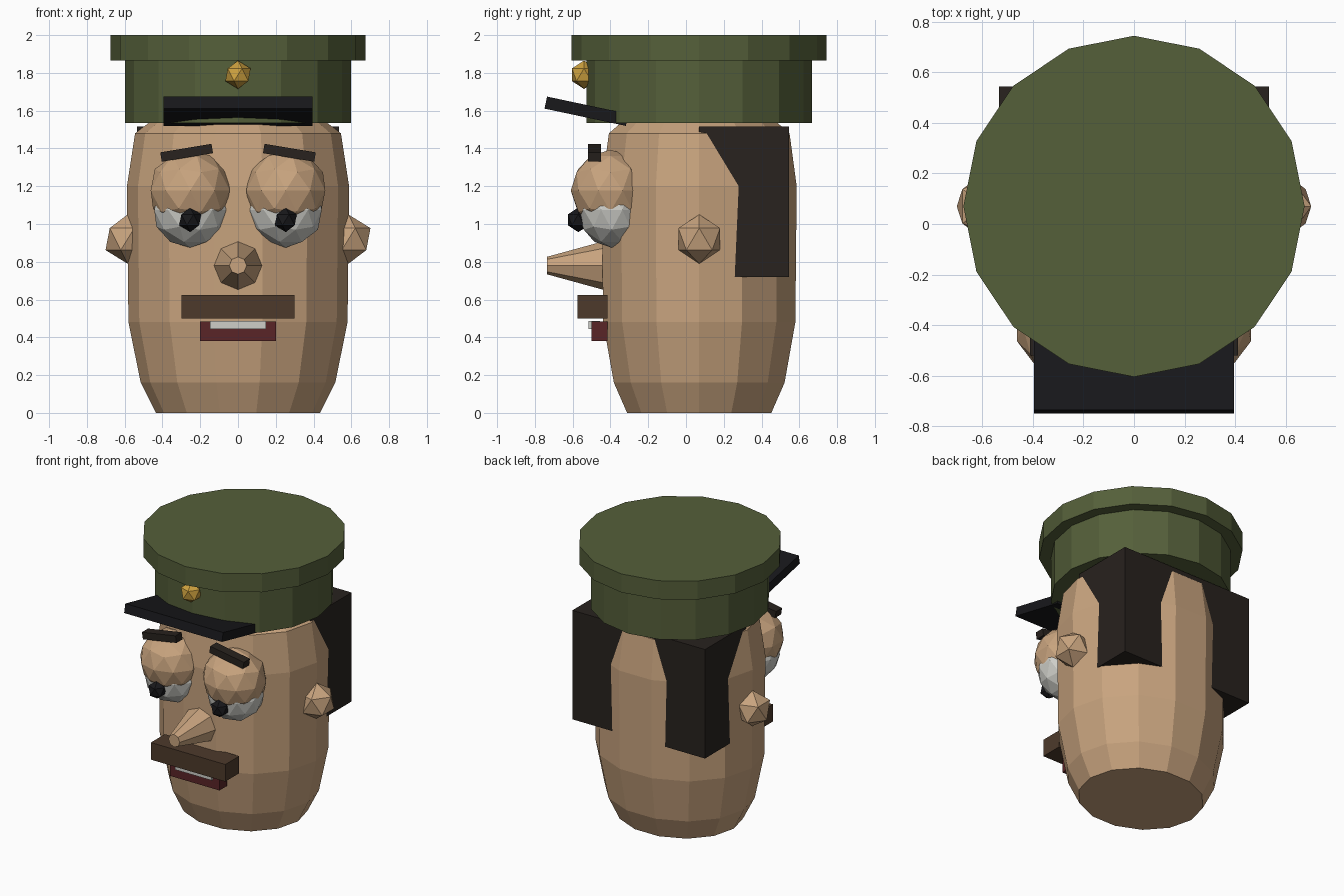
import bpy, bmesh
from math import radians, cos, sin, pi
from mathutils import Matrix

if "Cube" in bpy.data.objects:
    bpy.data.objects.remove(bpy.data.objects["Cube"])

CY = 0.07  # depth of the head and cap axis


def material(name, rgb):
    m = bpy.data.materials.new(name)
    m.diffuse_color = (*rgb, 1)
    m.use_nodes = True
    m.node_tree.nodes["Principled BSDF"].inputs["Base Color"].default_value = m.diffuse_color
    return m


SKIN = material("skin", (0.58, 0.37, 0.21))
GREEN = material("green_cloth", (0.09, 0.115, 0.042))
BLACK = material("black", (0.009, 0.009, 0.011))
HAIR = material("dark_hair", (0.021, 0.016, 0.013))
BROWN = material("brown_hair", (0.075, 0.042, 0.024))
WHITE = material("white", (0.62, 0.62, 0.58))
RED = material("dark_red", (0.10, 0.018, 0.02))
GOLD = material("gold", (0.62, 0.36, 0.05))


def finish(name, bm, mat, loc=(0, 0, 0), rot=(0, 0, 0)):
    bmesh.ops.recalc_face_normals(bm, faces=bm.faces[:])
    me = bpy.data.meshes.new(name)
    bm.to_mesh(me)
    bm.free()
    me.materials.append(mat)
    ob = bpy.data.objects.new(name, me)
    ob.location = loc
    ob.rotation_euler = [radians(a) for a in rot]
    bpy.context.collection.objects.link(ob)
    return ob


def box(name, loc, size, mat, rot=(0, 0, 0)):
    bm = bmesh.new()
    bmesh.ops.create_cube(bm, size=1, matrix=Matrix.Diagonal((*size, 1)))
    return finish(name, bm, mat, loc, rot)


def ball(name, loc, radii, mat, level=1):
    bm = bmesh.new()
    bmesh.ops.create_icosphere(bm, subdivisions=level, radius=1,
                               matrix=Matrix.Diagonal((*radii, 1)))
    return finish(name, bm, mat, loc)


def cone(name, loc, r1, r2, depth, sides, mat, rot=(0, 0, 0)):
    bm = bmesh.new()
    bmesh.ops.create_cone(bm, cap_ends=True, segments=sides,
                          radius1=r1, radius2=r2, depth=depth)
    return finish(name, bm, mat, loc, rot)


def lathe(name, profile, sides, y_scale, mat, loc):
    bm = bmesh.new()
    rings = [[bm.verts.new((r * cos(2 * pi * i / sides),
                            r * sin(2 * pi * i / sides) * y_scale, z))
              for i in range(sides)] for r, z in profile]
    for a, b in zip(rings, rings[1:]):
        for i in range(sides):
            j = (i + 1) % sides
            bm.faces.new((a[i], a[j], b[j], b[i]))
    bm.faces.new(rings[0][::-1])
    bm.faces.new(rings[-1])
    return finish(name, bm, mat, loc)


# Head: 14-sided barrel, slightly flattened in depth
lathe("head", [(0.435, 0), (0.515, 0.16), (0.58, 0.48), (0.588, 1.2),
               (0.545, 1.48), (0.44, 1.56)], 14, 0.9, SKIN, (0, CY, 0))

# Hair block whose corners poke out of the head
box("hair", (0, 0.3075, 1.1175), (1.07, 0.475, 0.795), HAIR)

# Cap
cone("cap_band", (0, CY, 1.705), 0.597, 0.597, 0.34, 16, GREEN)
cone("cap_crown", (0, CY, 1.9325), 0.675, 0.675, 0.135, 16, GREEN)
box("cap_visor", (0, -0.527, 1.597), (0.79, 0.44, 0.065), BLACK, (-12, 0, 0))
ball("cap_badge", (0, -0.54, 1.79), (0.075,) * 3, GOLD)

# Eyes, brows and ears on both sides
for side, s in (("left", -1), ("right", 1)):
    x = 0.253 * s
    ball(side + "_eyeball", (x, -0.393, 1.075), (0.2, 0.183, 0.2), WHITE, 2)
    ball(side + "_eyelid", (x, -0.4, 1.178), (0.22, 0.21, 0.215), SKIN, 2)
    ball(side + "_pupil", (x, -0.57, 1.022), (0.065,) * 3, BLACK)
    box(side + "_eyebrow", (0.272 * s, -0.485, 1.377), (0.275, 0.07, 0.05),
        HAIR, (0, 9.5 * s, 0))
    ball(side + "_ear", (0.585 * s, CY, 0.92), (0.13,) * 3, SKIN)

# Nose, moustache and mouth
cone("nose", (0, -0.5785, 0.78), 0.133, 0.046, 0.317, 8, SKIN, (90, 0, 0))
box("moustache", (0, -0.495, 0.5625), (0.6, 0.16, 0.125), BROWN)
box("mouth", (0, -0.457, 0.4325), (0.4, 0.085, 0.105), RED)
box("teeth", (0, -0.485, 0.466), (0.294, 0.06, 0.042), WHITE)
